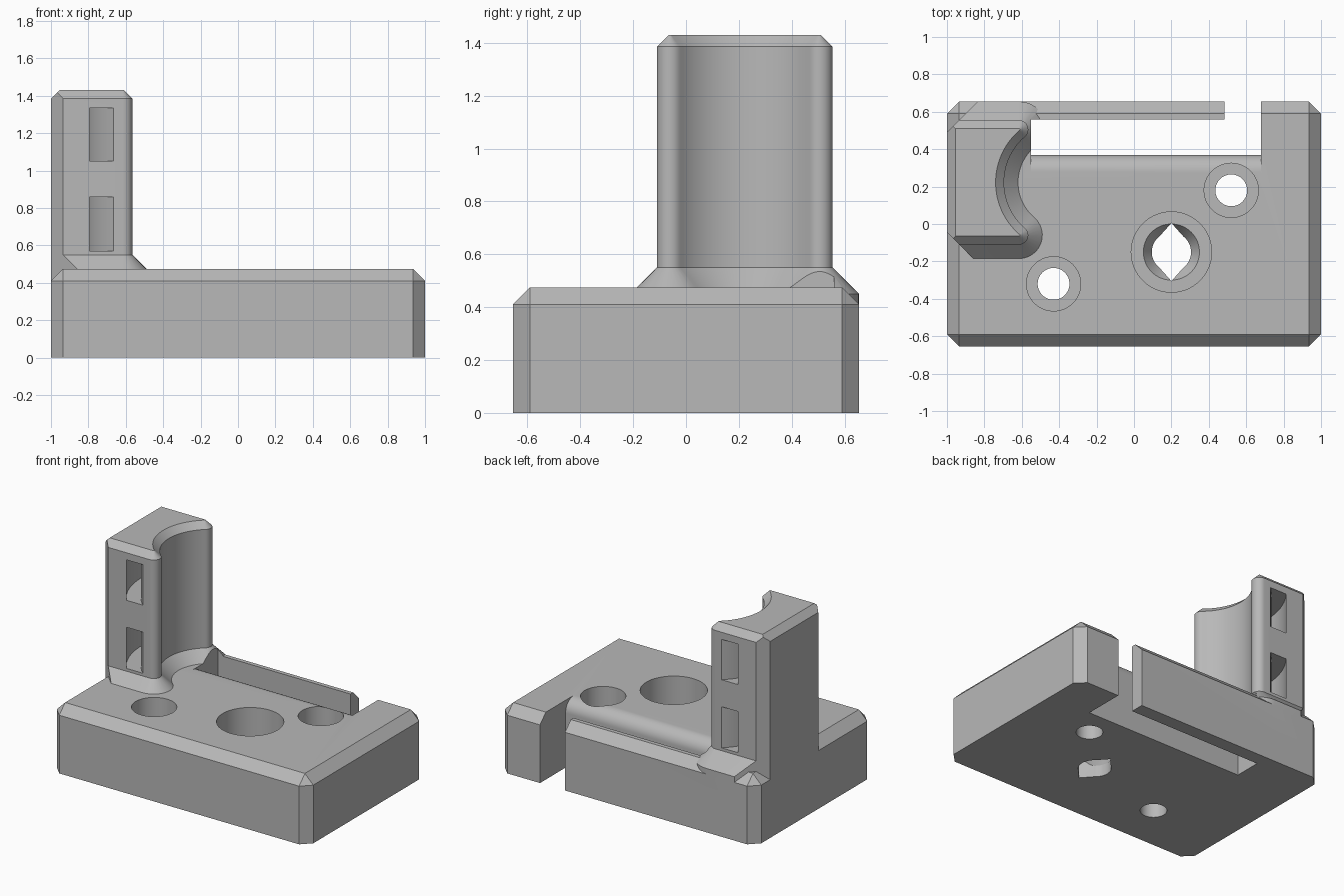
import bpy, bmesh
from math import sin, cos, radians, atan2, hypot, pi

if "Cube" in bpy.data.objects:
    bpy.data.objects.remove(bpy.data.objects["Cube"], do_unlink=True)

grey = bpy.data.materials.new("plain_grey")
grey.use_nodes = True
COLOUR = (0.48, 0.48, 0.48, 1)
grey.diffuse_color = COLOUR
grey.node_tree.nodes["Principled BSDF"].inputs["Base Color"].default_value = COLOUR


def to_object(name, bm):
    bmesh.ops.recalc_face_normals(bm, faces=bm.faces)
    mesh = bpy.data.meshes.new(name)
    bm.to_mesh(mesh)
    bm.free()
    mesh.materials.append(grey)
    ob = bpy.data.objects.new(name, mesh)
    bpy.context.collection.objects.link(ob)
    return ob


def loft_mesh(rings):
    """Closed skin through rings that share one point count."""
    bm = bmesh.new()
    loops = [[bm.verts.new(p) for p in ring] for ring in rings]
    n = len(loops[0])
    for a, b in zip(loops, loops[1:]):
        for i in range(n):
            j = (i + 1) % n
            bm.faces.new((a[i], a[j], b[j], b[i]))
    bm.faces.new(loops[0][::-1])
    bm.faces.new(loops[-1])
    return bm


def box_mesh(x0, x1, y0, y1, z0, z1):
    return loft_mesh([[(x0, y0, z), (x1, y0, z), (x1, y1, z), (x0, y1, z)] for z in (z0, z1)])


def arc(cx, cy, r, start, end, n):
    return [(cx + r * cos(start + (end - start) * i / n),
             cy + r * sin(start + (end - start) * i / n)) for i in range(n + 1)]


def prism(points, z0, z1):
    return loft_mesh([[(x, y, z) for x, y in points] for z in (z0, z1)])


def turned(cx, cy, steps):
    """Round cutter from (radius, height) steps."""
    return loft_mesh([[(x, y, z) for x, y in arc(cx, cy, r, 0, 2 * pi, 64)[:-1]]
                      for r, z in steps])


def combine(target, bm, operation="DIFFERENCE"):
    tool = to_object("helper", bm)
    tool.hide_render = True
    mod = target.modifiers.new("cut", "BOOLEAN")
    mod.operation, mod.solver, mod.object = operation, "EXACT", tool
    bpy.context.view_layer.objects.active = target
    bpy.ops.object.modifier_apply(modifier=mod.name)
    bpy.data.objects.remove(tool, do_unlink=True)


# Base block: chamfered on its uprights and top rim
bm = box_mesh(-1, 1, -0.655, 0.655, 0, 0.475)
rim = [e for e in bm.edges if max(v.co.z for v in e.verts) > 0.4]
bmesh.ops.bevel(bm, geom=rim, offset=0.065, segments=1, affect="EDGES")
body = to_object("mount_body", bm)

# Tower: plan with a round cradle, offset outward at the foot and inward at the top
CX, CY = -0.373, 0.2225
FX, FY = -0.615, 0.2825
LEAN = atan2(FY, FX * -1 + CX)
CRADLE = hypot(FY, CX - FX) - 0.05


def tower_ring(d, z):
    left, r = -1 + max(0, -d), 0.05 + d
    plan = [(left, CY - FY - r)]
    plan += arc(FX, CY - FY, r, -pi / 2, LEAN, 12)
    plan += arc(CX, CY, CRADLE - d, pi + LEAN, pi - LEAN, 32)[1:-1]
    plan += arc(FX, CY + FY, r, -LEAN, pi / 2, 12)
    plan += [(left, CY + FY + r)]
    return [(x, y, z) for x, y in plan]


tower = loft_mesh([tower_ring(d, z) for d, z in
                   ((0.1, 0.2), (0.1, 0.45), (0, 0.55), (0, 1.385), (-0.045, 1.43))])
for side in (-1, 1):  # outer upright chamfers
    cut = bmesh.ops.bisect_plane(tower, geom=tower.verts[:] + tower.edges[:] + tower.faces[:],
                                 plane_co=(-1, CY + side * 0.2675, 0),
                                 plane_no=(-1, side, 0), clear_outer=True)
    edges = [g for g in cut["geom_cut"] if isinstance(g, bmesh.types.BMEdge)]
    bmesh.ops.holes_fill(tower, edges=edges, sides=0)
combine(body, tower, "UNION")

# Long slot with a rounded front lip, and the gap in the back wall
side = [(0.37, -0.1)] + arc(0.28, 0.385, 0.09, 0, pi / 2, 12)
side += [(0.28, 0.6), (0.56, 0.6), (0.56, -0.1)]
combine(body, loft_mesh([[(x, y, z) for y, z in side] for x in (-0.55, 0.68)]))
combine(body, box_mesh(0.485, 0.68, 0.5, 0.8, -0.1, 0.6))

# Curved strap channels wrapping behind the cradle
for z0, z1 in ((0.57, 0.86), (1.05, 1.335)):
    spread = radians(75)
    band = arc(CX, CY, 0.537, pi - spread, pi + spread, 40)
    band += arc(CX, CY, 0.4425, pi + spread, pi - spread, 40)
    combine(body, prism(band, z0, z1))

# Two counterbored screw holes
for x, y in ((0.52, 0.18), (-0.43, -0.32)):
    combine(body, turned(x, y, ((0.085, -0.1), (0.085, 0.15), (0.145, 0.15), (0.145, 0.6))))

# Middle hole: deep bore, cone seat, and a bore pointed at front and back
combine(body, turned(0.2, -0.15, ((0.105, -0.1), (0.105, 0.08), (0.15, 0.15),
                                  (0.215, 0.15), (0.215, 0.6))))
point = 0.155
combine(body, prism([(0.2 + sx, -0.15 + sy) for sx, sy in
                     ((0, -point), (0.085, -0.06), (0.085, 0.06),
                      (0, point), (-0.085, 0.06), (-0.085, -0.06))], -0.1, 0.2))

# Smooth curved walls, crisp chamfers
bpy.ops.object.select_all(action="DESELECT")
body.select_set(True)
bpy.context.view_layer.objects.active = body
bpy.ops.object.shade_smooth_by_angle(angle=radians(25))
